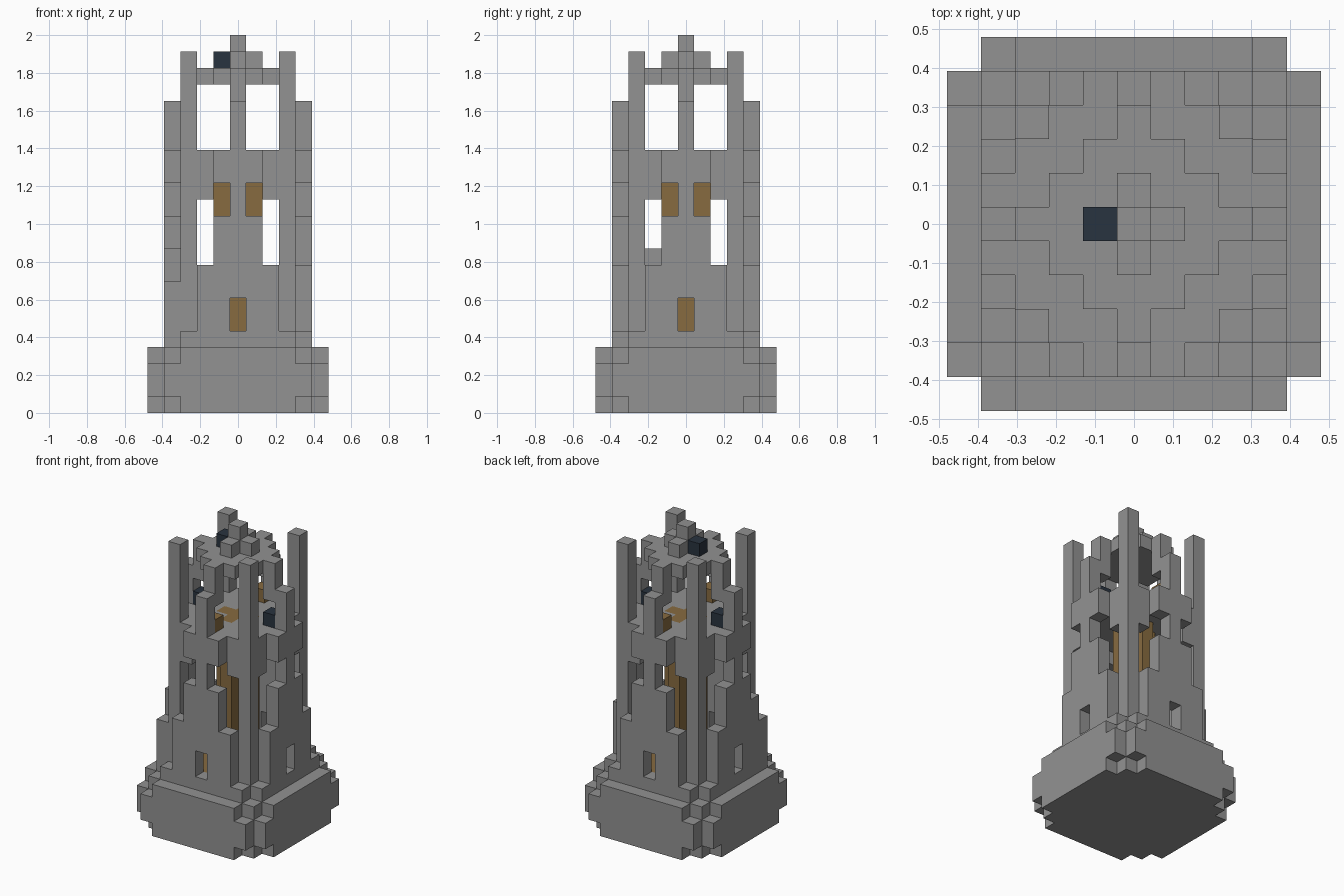
import bpy
import bmesh
from mathutils import Matrix, Vector

cube = bpy.data.objects.get("Cube")
if cube:
    bpy.data.objects.remove(cube, do_unlink=True)

U = 2 / 23  # edge of one block


def material(name, rgb):
    m = bpy.data.materials.new(name)
    m.use_nodes = True
    color = (*rgb, 1)
    m.diffuse_color = color
    m.node_tree.nodes["Principled BSDF"].inputs["Base Color"].default_value = color
    return m


STONE = material("grey stone", (0.287, 0.287, 0.287))
GOLD = material("dull gold", (0.242, 0.147, 0.051))
SLATE = material("dark slate", (0.022, 0.033, 0.05))


def build(name, mat, boxes, turns=(0,)):
    """Boxes are (x range, y range, z range); x and y count whole cells, z counts levels."""
    bm = bmesh.new()
    for t in turns:
        spin = Matrix.Rotation(t * 1.5707963267948966, 4, "Z")
        for (x0, x1), (y0, y1), (z0, z1) in boxes:
            size = Vector((x1 - x0 + 1, y1 - y0 + 1, z1 - z0)) * U
            mid = Vector((x0 + x1, y0 + y1, z0 + z1)) * U / 2
            bmesh.ops.create_cube(
                bm, size=1,
                matrix=spin @ Matrix.Translation(mid) @ Matrix.Diagonal((*size, 1)))
    mesh = bpy.data.meshes.new(name)
    bm.to_mesh(mesh)
    bm.free()
    mesh.materials.append(mat)
    obj = bpy.data.objects.new(name, mesh)
    bpy.context.collection.objects.link(obj)
    return obj


def span(n):
    return (-n, n)


def cell(n):
    return (n, n)


ALL = (0, 1, 2, 3)
HALF = (0, 2)
QUARTER = (1, 3)

# Plinth with chamfered corners and a wider middle course
build("plinth_core", STONE, [(span(4), span(4), (0, 4))])
build("plinth_faces", STONE, [
    (span(3), cell(-5), (0, 1)),
    (span(4), cell(-5), (1, 3)),
    (span(3), cell(-5), (3, 4)),
], ALL)

# Four stepped walls with a low slit, paired upper windows and a centre post
build("walls", STONE, [
    (span(3), cell(-4), (4, 5)),
    ((-2, -1), cell(-4), (5, 7)),
    ((1, 2), cell(-4), (5, 7)),
    (span(2), cell(-4), (7, 9)),
    (span(1), cell(-4), (9, 12)),
    (cell(0), cell(-4), (12, 14)),
    (span(1), cell(-4), (14, 16)),
    (cell(0), cell(-4), (16, 19)),
], ALL)

# Uneven broken steps on one side wall
build("broken_steps", STONE, [
    (cell(-4), cell(-3), (5, 8)),
    (cell(-4), cell(-2), (9, 10)),
])

# Corner posts and the ties joining them to the walls
build("corner_posts", STONE, [(cell(3), cell(-3), (4, 22))], ALL)
build("wall_ties", STONE, [
    (cell(-2), cell(-3), (13, 16)),
    (cell(2), cell(-3), (13, 16)),
], ALL)

# Gold ground floor and the cross-shaped pillar rising from it
build("ground_floor", GOLD, [
    (span(2), span(3), (4, 5)),
    (cell(-3), span(2), (4, 5)),
    (cell(3), span(2), (4, 5)),
])
build("pillar", GOLD, [
    (span(1), cell(0), (5, 16)),
    (cell(0), cell(-1), (5, 16)),
    (cell(0), cell(1), (5, 16)),
])

# Upper floor around the pillar and the lamps standing on it
build("upper_floor", STONE, [
    (span(1), cell(-3), (15, 16)),
    ((-2, 1), cell(-2), (15, 16)),
    (cell(1), cell(-1), (15, 16)),
], ALL)
build("gold_lamps", GOLD, [(cell(0), cell(-3), (16, 17))], HALF)
build("slate_lamps", SLATE, [(cell(0), cell(-3), (16, 17))], QUARTER)

# Round stepped roof with hanging posts and a finial
build("roof", STONE, [
    (span(2), span(1), (20, 21)),
    (span(1), cell(-2), (20, 21)),
    (span(1), cell(2), (20, 21)),
])
build("roof_posts", STONE, [(cell(0), cell(-3), (18, 21))], ALL)
build("finial", STONE, [
    (cell(0), cell(0), (21, 23)),
    (cell(1), cell(0), (21, 22)),
    (cell(0), cell(-1), (21, 22)),
    (cell(0), cell(1), (21, 22)),
])
build("finial_slate_block", SLATE, [(cell(-1), cell(0), (21, 22))])
